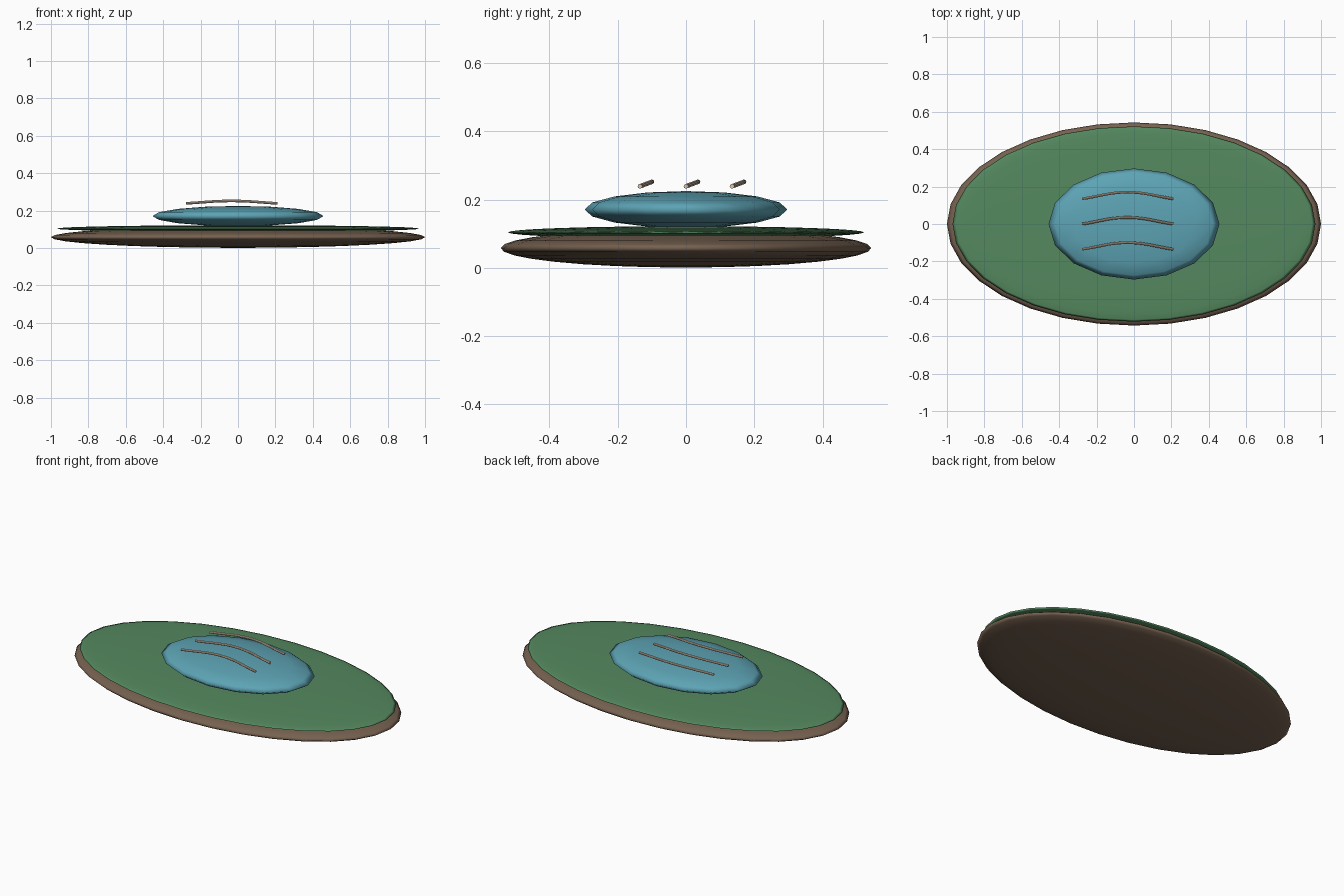
import bpy

if "Cube" in bpy.data.objects:
    bpy.data.objects.remove(bpy.data.objects["Cube"])


def material(name, rgb):
    m = bpy.data.materials.new(name)
    m.diffuse_color = (*rgb, 1)
    m.use_nodes = True
    m.node_tree.nodes["Principled BSDF"].inputs["Base Color"].default_value = m.diffuse_color
    return m


earth = material("earth brown", (0.18, 0.12, 0.08))
grass = material("grass green", (0.09, 0.25, 0.115))
water = material("water blue", (0.11, 0.37, 0.46))
foam = material("pale cream", (0.72, 0.58, 0.44))


def disc(name, size, z, segments, rings, mat):
    """Flattened smooth ellipsoid centred on the z axis."""
    bpy.ops.mesh.primitive_uv_sphere_add(segments=segments, ring_count=rings,
                                         radius=1, location=(0, 0, z))
    ob = bpy.context.object
    ob.name = name
    ob.scale = size
    bpy.ops.object.transform_apply(location=False, rotation=False, scale=True)
    bpy.ops.object.shade_smooth()
    ob.data.materials.append(mat)
    return ob


# Ground, grass and pond
disc("soil_base", (1.0, 0.543, 0.057), 0.058, 32, 16, earth)
disc("grass_layer", (0.97, 0.522, 0.018), 0.104, 32, 16, grass)
disc("pond", (0.457, 0.297, 0.054), 0.171, 16, 8, water)


# Curved ripples hovering over the pond
def ripple(name, y):
    cu = bpy.data.curves.new(name, 'CURVE')
    cu.dimensions = '3D'
    cu.bevel_depth = 0.007
    cu.bevel_resolution = 2
    cu.resolution_u = 8
    cu.use_fill_caps = True
    sp = cu.splines.new('BEZIER')
    points = [(-0.277, y, 0.239), (-0.035, y + 0.035, 0.252), (0.21, y, 0.239)]
    sp.bezier_points.add(2)
    for bp, co in zip(sp.bezier_points, points):
        bp.co = co
        bp.handle_left_type = bp.handle_right_type = 'AUTO'
    cu.materials.append(foam)
    ob = bpy.data.objects.new(name, cu)
    bpy.context.collection.objects.link(ob)
    bpy.ops.object.select_all(action='DESELECT')
    ob.select_set(True)
    bpy.context.view_layer.objects.active = ob
    bpy.ops.object.convert(target='MESH')
    bpy.ops.object.shade_smooth_by_angle()


for i, y in enumerate((-0.135, 0.0, 0.135)):
    ripple(f"ripple_{i + 1}", y)
